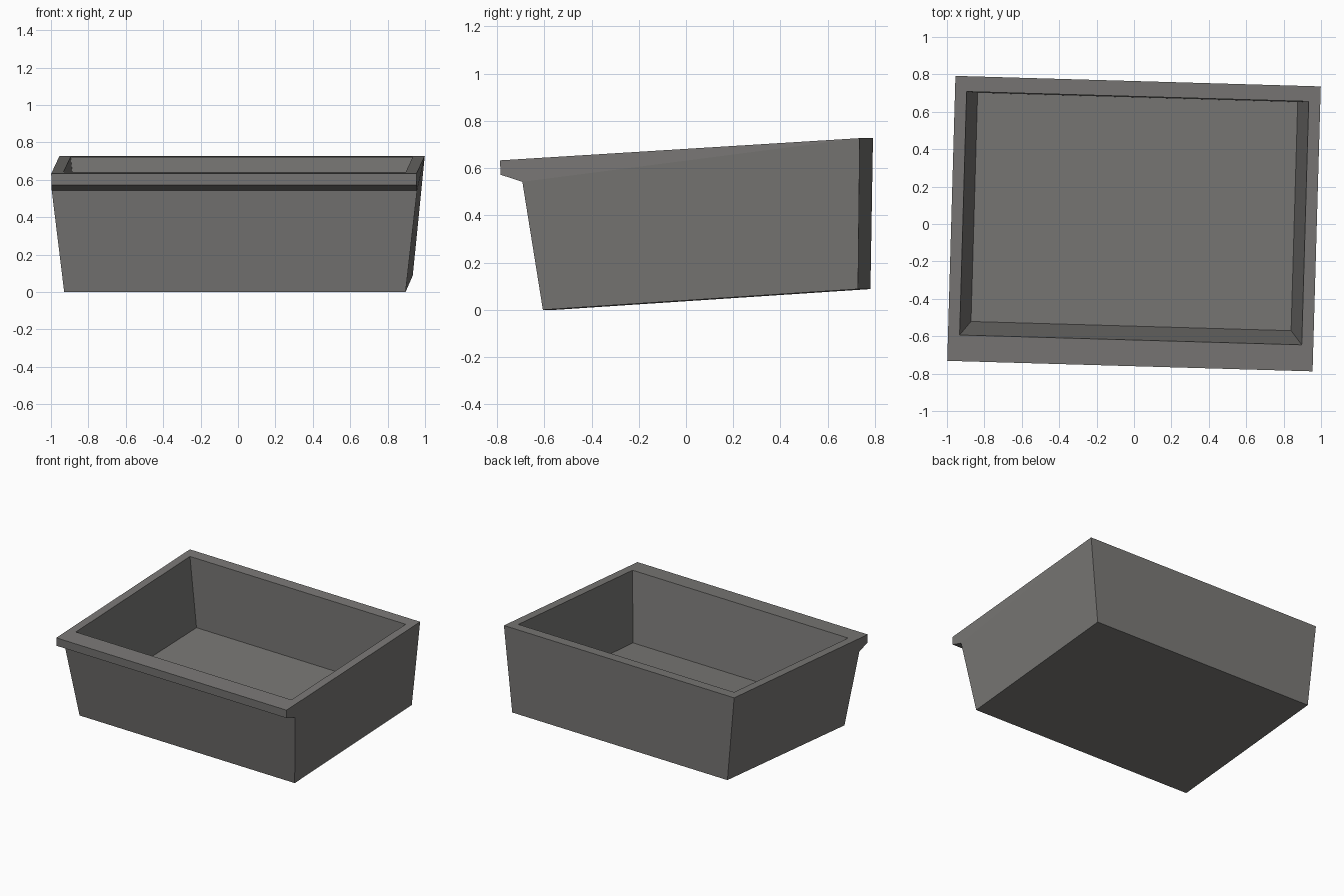
import bpy, bmesh, math

if "Cube" in bpy.data.objects:
    bpy.data.objects.remove(bpy.data.objects["Cube"])

# Grey material
mat = bpy.data.materials.new("warm grey")
mat.diffuse_color = (0.19, 0.185, 0.178, 1)
mat.use_nodes = True
mat.node_tree.nodes["Principled BSDF"].inputs["Base Color"].default_value = mat.diffuse_color

# Closed side profile of the tub: (half width, y, z), each point mirrored in x
profile = [
    (0.856, 0.677, 0.205),   # 0 inner floor, back
    (0.915, 0.682, 0.722),   # 1 rim opening, back
    (0.977, 0.764, 0.727),   # 2 outer rim, back
    (0.913, 0.755, 0.088),   # 3 underside, back
    (0.913, -0.580, 0.000),  # 4 underside, front
    (0.977, -0.665, 0.542),  # 5 front wall meets lip
    (0.977, -0.757, 0.572),  # 6 lip lower edge
    (0.977, -0.760, 0.633),  # 7 outer rim, front
    (0.915, -0.620, 0.6415), # 8 rim opening, front
    (0.856, -0.546, 0.140),  # 9 inner floor, front
]
# Faces of each end: inner wall, rim, lip side, outer wall
end_faces = [(0, 1, 8, 9), (1, 2, 7, 8), (2, 5, 6, 7), (2, 3, 4, 5)]

bm = bmesh.new()
sides = [[bm.verts.new((s * w, y, z)) for w, y, z in profile] for s in (-1, 1)]

# Faces spanning the width
n = len(profile)
for i in range(n):
    j = (i + 1) % n
    bm.faces.new((sides[0][i], sides[0][j], sides[1][j], sides[1][i]))

# Faces on the left and right ends
for side in sides:
    for idx in end_faces:
        bm.faces.new([side[i] for i in idx])

bmesh.ops.recalc_face_normals(bm, faces=bm.faces)
mesh = bpy.data.meshes.new("storage_tub")
bm.to_mesh(mesh)
bm.free()
mesh.materials.append(mat)

# The tub sits slightly turned
tub = bpy.data.objects.new("storage_tub", mesh)
tub.rotation_euler.z = math.radians(-1.65)
bpy.context.collection.objects.link(tub)
